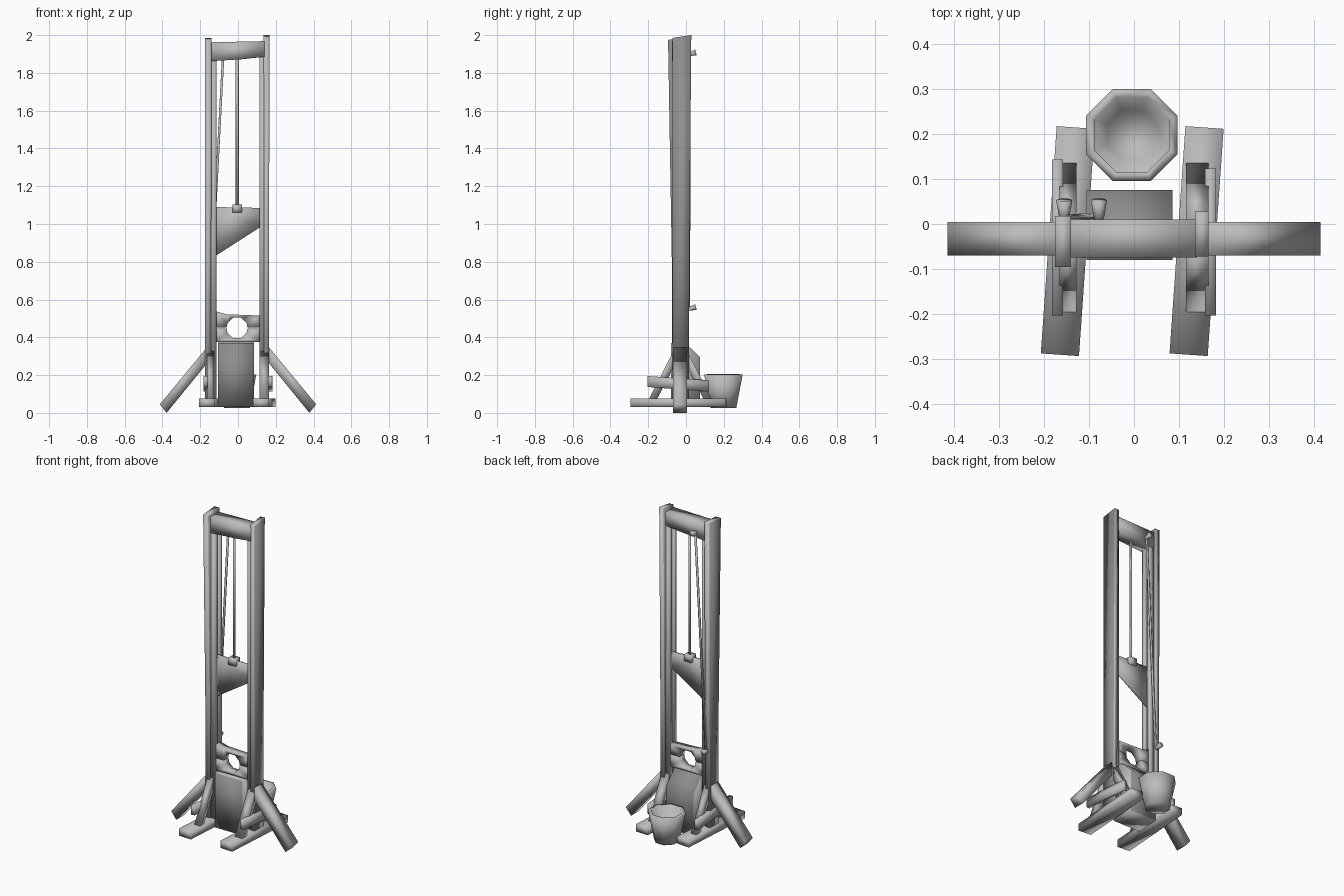
import bpy, bmesh, math
from mathutils import Vector, Matrix

if "Cube" in bpy.data.objects:
    bpy.data.objects.remove(bpy.data.objects["Cube"])


def grey(name, v):
    m = bpy.data.materials.new(name)
    m.diffuse_color = (v, v, v, 1)
    m.use_nodes = True
    m.node_tree.nodes["Principled BSDF"].inputs["Base Color"].default_value = m.diffuse_color
    return m


WOOD, DARK = grey('grey_wood', .5), grey('dark_wood', .27)


def mesh(name, verts, faces):
    me = bpy.data.meshes.new(name)
    me.from_pydata(verts, [], faces)
    ob = bpy.data.objects.new(name, me)
    bpy.context.collection.objects.link(ob)
    bm = bmesh.new()
    bm.from_mesh(me)
    bmesh.ops.recalc_face_normals(bm, faces=bm.faces)
    for f in bm.faces:          # soft shading over the low-poly shapes
        f.smooth = True
    bm.to_mesh(me)
    bm.free()
    me.materials.append(WOOD)
    return ob


def loft(name, rings):
    n = len(rings[0])
    verts = [v for r in rings for v in r]
    faces = [(k * n + i, k * n + (i + 1) % n, (k + 1) * n + (i + 1) % n, (k + 1) * n + i)
             for k in range(len(rings) - 1) for i in range(n)]
    faces += [tuple(range(n)), tuple(range(len(verts) - n, len(verts)))]
    return mesh(name, verts, faces)


def prism(name, pts, axis, lo, hi):
    """Extrude a 2D outline along x (pts = y,z) or y (pts = x,z)."""
    if axis == 'x':
        return loft(name, [[(d, a, b) for a, b in pts] for d in (lo, hi)])
    return loft(name, [[(a, d, b) for a, b in pts] for d in (lo, hi)])


def rect(x0, x1, y0, y1, z0, z1=None):
    z1 = z0 if z1 is None else z1
    return [(x0, y0, z0), (x1, y0, z0), (x1, y1, z1), (x0, y1, z1)]


def box(name, x0, x1, y0, y1, z0, z1):
    return loft(name, [rect(x0, x1, y0, y1, z0), rect(x0, x1, y0, y1, z1)])


def rod(name, p, q, r0, r1, sides=6):
    p, q = Vector(p), Vector(q)
    rot = (q - p).to_track_quat('Z', 'Y')
    ring = lambda c, r: [c + rot @ Vector((r * math.cos(a), r * math.sin(a), 0))
                         for a in (2 * math.pi * i / sides for i in range(sides))]
    return loft(name, [ring(p, r0), ring(q, r1)])


# Uprights, slightly skewed, with darker outer faces
posts = [loft('left_post', [rect(-.175, -.145, -.072, .012, .035), rect(-.174, -.142, -.075, .014, .8),
                            rect(-.175, -.14, -.095, .018, 1.975, 1.985)]),
         loft('right_post', [rect(.138, .165, -.072, .015, .035), rect(.138, .165, -.072, .018, .8),
                             rect(.136, .166, -.072, .028, 1.985, 2.0)])]
for post in posts:
    post.data.materials.append(DARK)
    for f in post.data.polygons:
        f.material_index = int(abs(f.normal.x) > .7)

for s, side in ((-1, 'left'), (1, 'right')):
    # Guide rails leaving a groove for the blade
    for y0, y1, tag in ((-.066, -.042, 'front'), (-.022, .004, 'back')):
        box(f'{side}_{tag}_rail', *sorted((s * .113, s * .145)), y0, y1, .035, 1.96)
    # Skewed foot beam
    foot = box(f'{side}_foot', -.0425, .0425, -.253, .253, .03, .075)
    foot.data.transform(Matrix.Translation((-.147 if s < 0 else .139, -.038, 0))
                        @ Matrix.Rotation(math.radians(-4), 4, 'Z'))
    # Outrigger strut
    prism(f'{side}_outrigger', [(s * .162, .35), (s * .414, .045), (s * .378, 0), (s * .162, .265)],
          'y', -.07, .004)
    # Front and back diagonal braces, and side stretcher
    xb = (-.165, -.128) if s < 0 else (.115, .165)
    prism(f'{side}_front_brace', [(-.05, .36), (-.195, .075), (-.155, .07), (-.05, .27)], 'x', *xb)
    prism(f'{side}_back_brace', [(-.01, .36), (.135, .075), (.095, .07), (-.01, .27)], 'x', *xb)
    yb = .143 if s < 0 else .123
    prism(f'{side}_stretcher', [(-.203, .195), (yb, .172), (yb, .112), (-.203, .137)],
          'x', *sorted((s * .158, s * .182)))

# Crossbeam with uneven underside
prism('crossbeam', [(-.145, 1.962), (.14, 1.968), (.14, 1.885), (.02, 1.872), (-.145, 1.862)],
      'y', -.074, .01)

# Slanted blade and its clamp
prism('blade', [(-.128, 1.09), (.128, 1.085), (.128, .99), (-.128, .825)], 'y', -.037, -.027)
box('blade_clamp', -.03, .02, -.055, -.01, 1.06, 1.102)

# Ropes and pegs
rod('blade_rope', (-.004, -.032, 1.09), (-.004, -.032, 1.89), .008, .008)
rod('tie_rope', (-.078, .019, 1.9), (-.148, .014, .56), .007, .007)
rod('upper_peg', (-.078, 0, 1.895), (-.078, .053, 1.908), .009, .018)
rod('lower_peg', (-.155, 0, .548), (-.155, .053, .56), .009, .018)

# Neck boards with a half hole each
hole = [(.055, 0)] + [(.056 * math.cos(math.radians(a)), .056 * math.sin(math.radians(a)))
                      for a in (25, 67.5, 112.5, 155)] + [(-.055, 0)]
prism('upper_neck_board', [(-.125, .452), (-.125, .54), (-.06, .522), (.125, .515), (.125, .452)]
      + [(x - .005, .452 + z) for x, z in hole], 'y', -.055, -.008)
prism('lower_neck_board', [(-.125, .448), (-.125, .375), (.125, .375), (.125, .448)]
      + [(x - .005, .448 - z) for x, z in hole], 'y', -.055, -.008)

# Sloped block below the neck boards, darker on its front and back
block = prism('support_block', [(-.08, .03), (-.08, .37), (-.005, .372), (.075, .293), (.075, .03)],
              'x', -.105, .086)
block.data.materials.append(DARK)
for f in block.data.polygons:
    f.material_index = int(abs(f.normal.y) > .6)


# Octagonal hollow bucket
def octagon(apothem, z):
    r = apothem / math.cos(math.pi / 8)
    return [(-.005 + r * math.cos(a), .198 + r * math.sin(a), z)
            for a in (math.pi / 8 + i * math.pi / 4 for i in range(8))]


loft('bucket', [octagon(.068, .025), octagon(.102, .203), octagon(.083, .205), octagon(.055, .045)])
